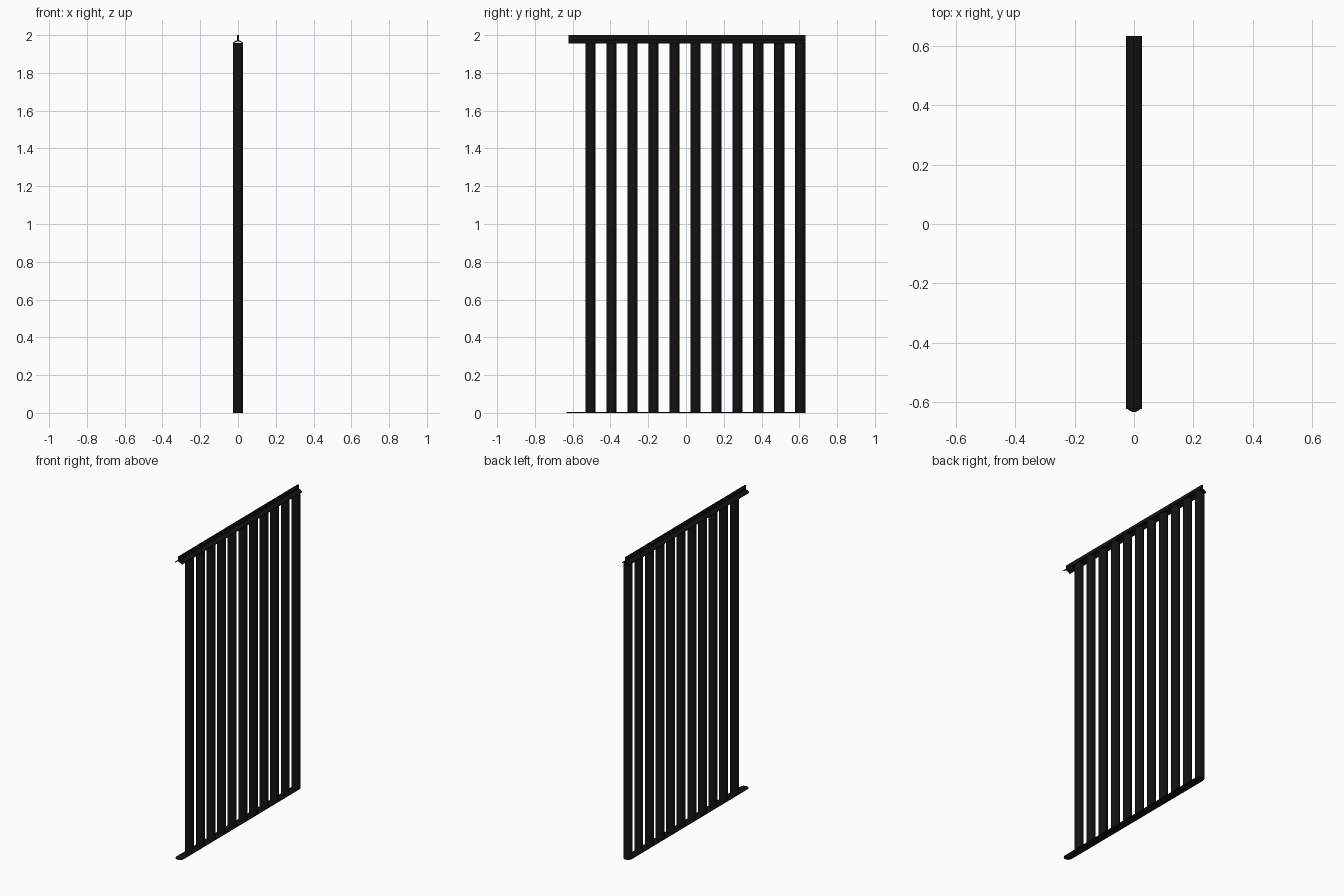
import bpy, bmesh, math

if "Cube" in bpy.data.objects:
    bpy.data.objects.remove(bpy.data.objects["Cube"])

R = 0.027            # bar radius
END = 0.605          # centre of the last bar
COUNT = 11
STEP = 0.111
RAIL_Z = 1.955       # lower edge of the top rail

black = bpy.data.materials.new("black_metal")
black.diffuse_color = (0.006, 0.006, 0.006, 1)
black.use_nodes = True
black.node_tree.nodes["Principled BSDF"].inputs["Base Color"].default_value = black.diffuse_color


def extruded(name, profile, vec):
    """Extrude a closed outline along a vector into a solid."""
    bm = bmesh.new()
    face = bm.faces.new([bm.verts.new(p) for p in profile])
    ext = bmesh.ops.extrude_face_region(bm, geom=[face])
    verts = [g for g in ext["geom"] if isinstance(g, bmesh.types.BMVert)]
    bmesh.ops.translate(bm, verts=verts, vec=vec)
    bmesh.ops.recalc_face_normals(bm, faces=bm.faces)
    me = bpy.data.meshes.new(name)
    bm.to_mesh(me)
    bm.free()
    ob = bpy.data.objects.new(name, me)
    bpy.context.collection.objects.link(ob)
    finish(ob)
    return ob


def finish(ob):
    ob.data.materials.append(black)
    bpy.ops.object.select_all(action='DESELECT')
    ob.select_set(True)
    bpy.context.view_layer.objects.active = ob
    bpy.ops.object.shade_smooth_by_angle(angle=math.radians(35))


# Upright round bars
for i in range(COUNT):
    bpy.ops.mesh.primitive_cylinder_add(
        vertices=24, radius=R, depth=RAIL_Z + 0.003,
        location=(0, END - i * STEP, (RAIL_Z + 0.003) / 2))
    bar = bpy.context.object
    bar.name = f"bar_{i + 1}"
    finish(bar)

# Thin base plate with round ends
outline = []
for side in (1, -1):
    for k in range(13):
        a = math.pi * k / 12 + (0 if side > 0 else math.pi)
        outline.append((R * math.cos(a), side * END + R * math.sin(a), 0))
extruded("base_plate", outline, (0, 0, 0.004))

# Top rail: open-bottomed arched cap with a narrow fin along the crest
fin = 0.004
half = [(fin, 2.0), (fin, 1.973), (0.014, 1.970), (R, 1.959), (R, RAIL_Z),
        (0.023, RAIL_Z), (0.012, 1.964)]
section = half + [(0, 1.967)] + [(-x, z) for x, z in reversed(half)]
extruded("top_rail", [(x, -0.622, z) for x, z in section], (0, 1.254, 0))
